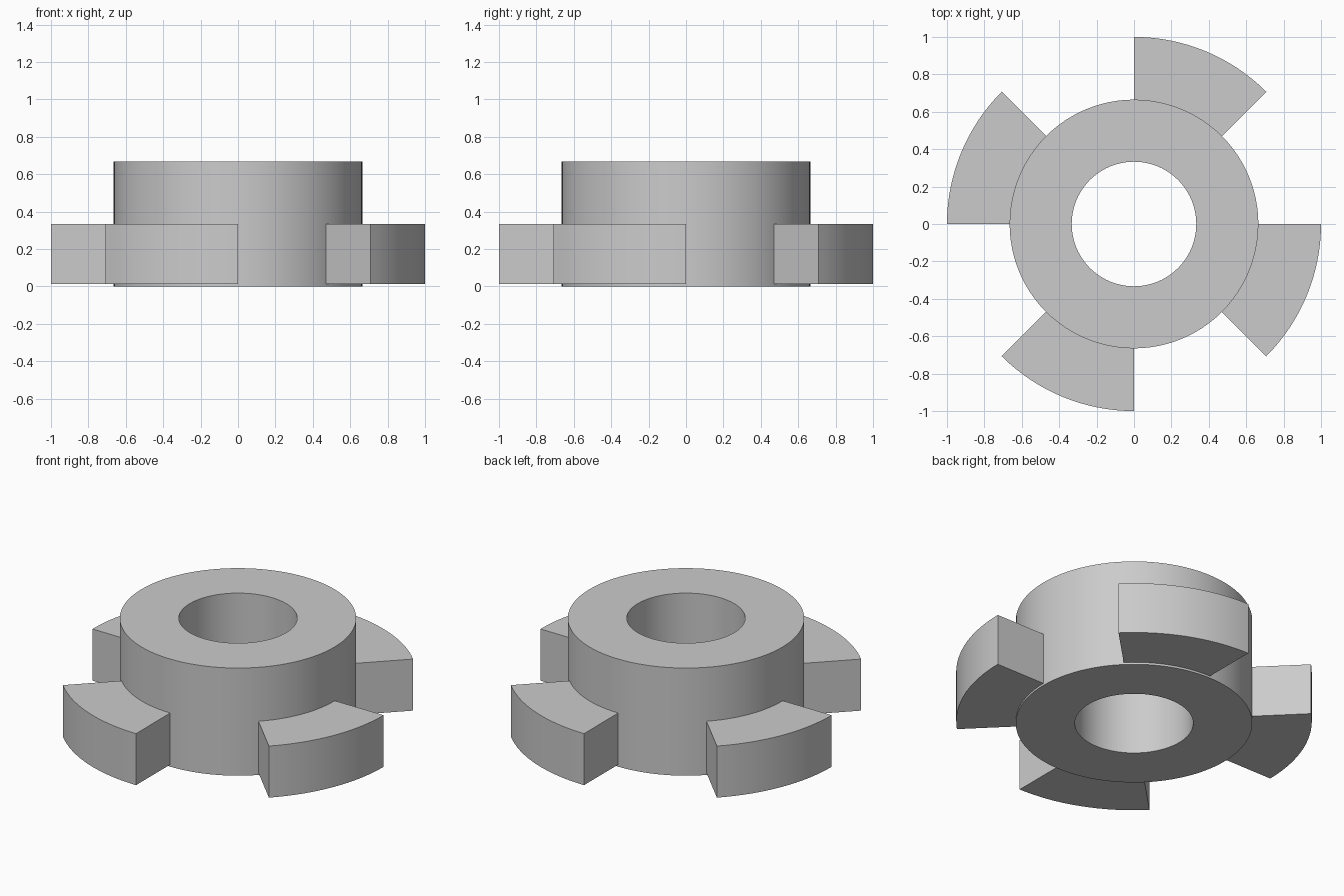
import bpy, bmesh
from math import sin, cos, pi, radians

cube = bpy.data.objects.get("Cube")
if cube:
    bpy.data.objects.remove(cube, do_unlink=True)

grey = bpy.data.materials.new("plain_grey")
grey.use_nodes = True
colour = (0.6, 0.6, 0.6, 1)
grey.diffuse_color = colour
grey.node_tree.nodes["Principled BSDF"].inputs["Base Color"].default_value = colour


def arc_solid(name, inner, outer, bottom, top, start, sweep, steps):
    """Sweep a rectangular section around z; a full sweep closes into a ring."""
    closed = sweep >= 2 * pi
    section = [(inner, bottom), (outer, bottom), (outer, top), (inner, top)]
    bm = bmesh.new()
    rings = []
    for i in range(steps if closed else steps + 1):
        a = start + sweep * i / steps
        rings.append([bm.verts.new((r * cos(a), r * sin(a), z)) for r, z in section])
    for i in range(steps):
        a, b = rings[i], rings[(i + 1) % len(rings)]
        for j in range(4):
            k = (j + 1) % 4
            bm.faces.new((a[j], a[k], b[k], b[j]))
    if not closed:
        bm.faces.new(rings[0])
        bm.faces.new(rings[-1])
    bmesh.ops.recalc_face_normals(bm, faces=bm.faces)
    mesh = bpy.data.meshes.new(name)
    bm.to_mesh(mesh)
    bm.free()
    mesh.materials.append(grey)
    obj = bpy.data.objects.new(name, mesh)
    bpy.context.collection.objects.link(obj)
    bpy.ops.object.select_all(action="DESELECT")
    obj.select_set(True)
    bpy.context.view_layer.objects.active = obj
    bpy.ops.object.shade_smooth_by_angle(angle=radians(30))
    return obj


# Hollow hub
arc_solid("hub", 0.333, 0.665, 0, 0.668, 0, 2 * pi, 96)

# Four jaw teeth, each an eighth of a turn, raised slightly off the base
for n in range(4):
    arc_solid(f"jaw_tooth_{n + 1}", 0.65, 1, 0.013, 0.333,
              pi / 4 + n * pi / 2, pi / 4, 16)
